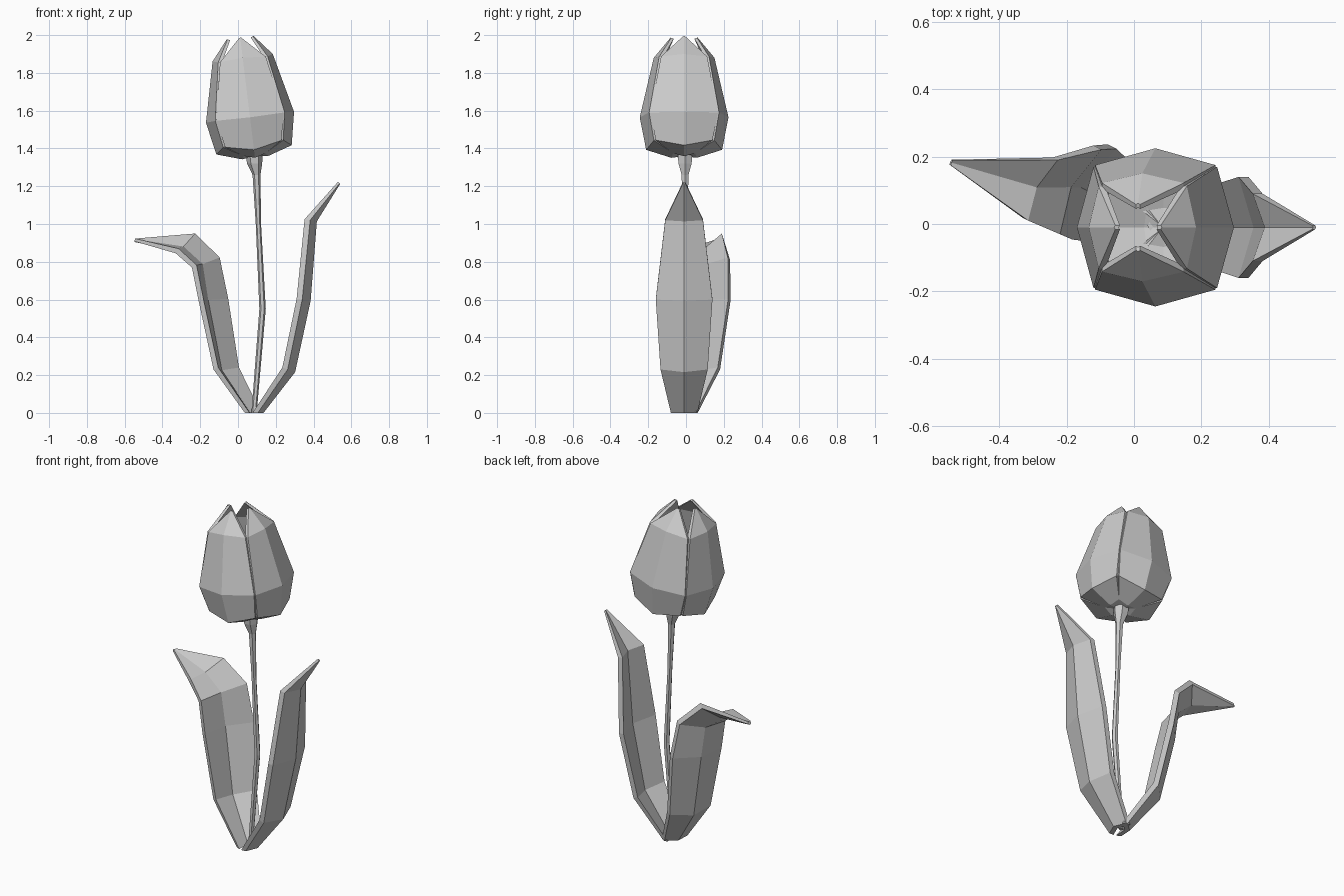
import bpy, bmesh
from math import radians, sin, cos, pi
from mathutils import Matrix, Vector

cube = bpy.data.objects.get("Cube")
if cube:
    bpy.data.objects.remove(cube)

grey = bpy.data.materials.new("plain_grey")
grey.use_nodes = True
grey.diffuse_color = (0.6, 0.6, 0.6, 1)
grey.node_tree.nodes["Principled BSDF"].inputs["Base Color"].default_value = (0.6, 0.6, 0.6, 1)


def loft(name, rings, place=Matrix()):
    """Join equal rings of points into a closed, flat-shaded solid."""
    bm = bmesh.new()
    loops = [[bm.verts.new(place @ Vector(p)) for p in ring] for ring in rings]
    n = len(loops[0])
    for a, b in zip(loops, loops[1:]):
        for i in range(n):
            j = (i + 1) % n
            bm.faces.new((a[i], a[j], b[j], b[i]))
    bm.faces.new(loops[0])
    bm.faces.new(loops[-1])
    bmesh.ops.recalc_face_normals(bm, faces=bm.faces)
    mesh = bpy.data.meshes.new(name)
    bm.to_mesh(mesh)
    bm.free()
    mesh.materials.append(grey)
    obj = bpy.data.objects.new(name, mesh)
    bpy.context.collection.objects.link(obj)
    return obj


def blade_ring(out, z, width, ridge, tilt, thick, shift=0, roll=0):
    """Cross-section of a leaf or petal: a folded strip with an outer ridge."""
    centre = Vector((out, shift, z))
    half = Vector((0, width, roll))
    normal = Vector((cos(radians(tilt)), 0, sin(radians(tilt))))
    outer = [centre - half, centre + normal * ridge, centre + half]
    return outer + [p - normal * thick for p in reversed(outer)]


def blade(name, rows, place):
    return loft(name, [blade_ring(*row) for row in rows], place)


def turn(degrees, axis="Z"):
    return Matrix.Rotation(radians(degrees), 4, axis)


# Stem, flaring under the flower
stem = [(0.085, 0, 0.014), (0.13, 0.55, 0.017), (0.108, 1.0, 0.014),
        (0.098, 1.26, 0.021), (0.088, 1.32, 0.04), (0.085, 1.37, 0.045)]
loft("stem", [[(x + r * cos(k * pi / 3), -0.005 + r * sin(k * pi / 3), z)
               for k in range(6)] for x, z, r in stem])

# Leaves share their lower rows and differ in how the tip bends
lower = [(0.02, 0, 0.07, 0.03, 0, 0.028),
         (0.178, 0.23, 0.125, 0.042, -20, 0.03),
         (0.255, 0.6, 0.15, 0.045, -8, 0.03)]
right_tip = [(0.297, 1.02, 0.1, 0.036, -10, 0.03),
             (0.453, 1.215, 0.006, 0.004, -40, 0.012)]
left_tip = [(0.292, 0.79, 0.14, 0.035, -25, 0.03, 0.012, -0.02),
            (0.385, 0.885, 0.1, 0.035, -55, 0.03, 0.057, -0.04),
            (0.651, 0.908, 0.008, 0.004, -75, 0.016, 0.102)]
root = Matrix.Translation((0.085, -0.01, 0))
blade("upright_leaf", lower + right_tip, root)
blade("drooping_leaf", lower + left_tip, root @ turn(154))

# Four petals around a slightly leaning flower axis
petal = [(0.015, 0.012, 0.015, 0.005, -85, 0.02),
         (0.058, 0.018, 0.06, 0.02, -60, 0.02),
         (0.16, 0.075, 0.15, 0.052, -38, 0.02),
         (0.185, 0.22, 0.18, 0.05, -4, 0.02),
         (0.132, 0.525, 0.122, 0.03, 18, 0.02),
         (0.068, 0.64, 0.006, 0.004, 20, 0.014)]
flower = Matrix.Translation((0.09, -0.01, 1.35)) @ turn(-7, "Y")
for k, side in enumerate(("left", "back", "right", "front")):
    blade(side + "_petal", petal, flower @ turn(90 * k))
